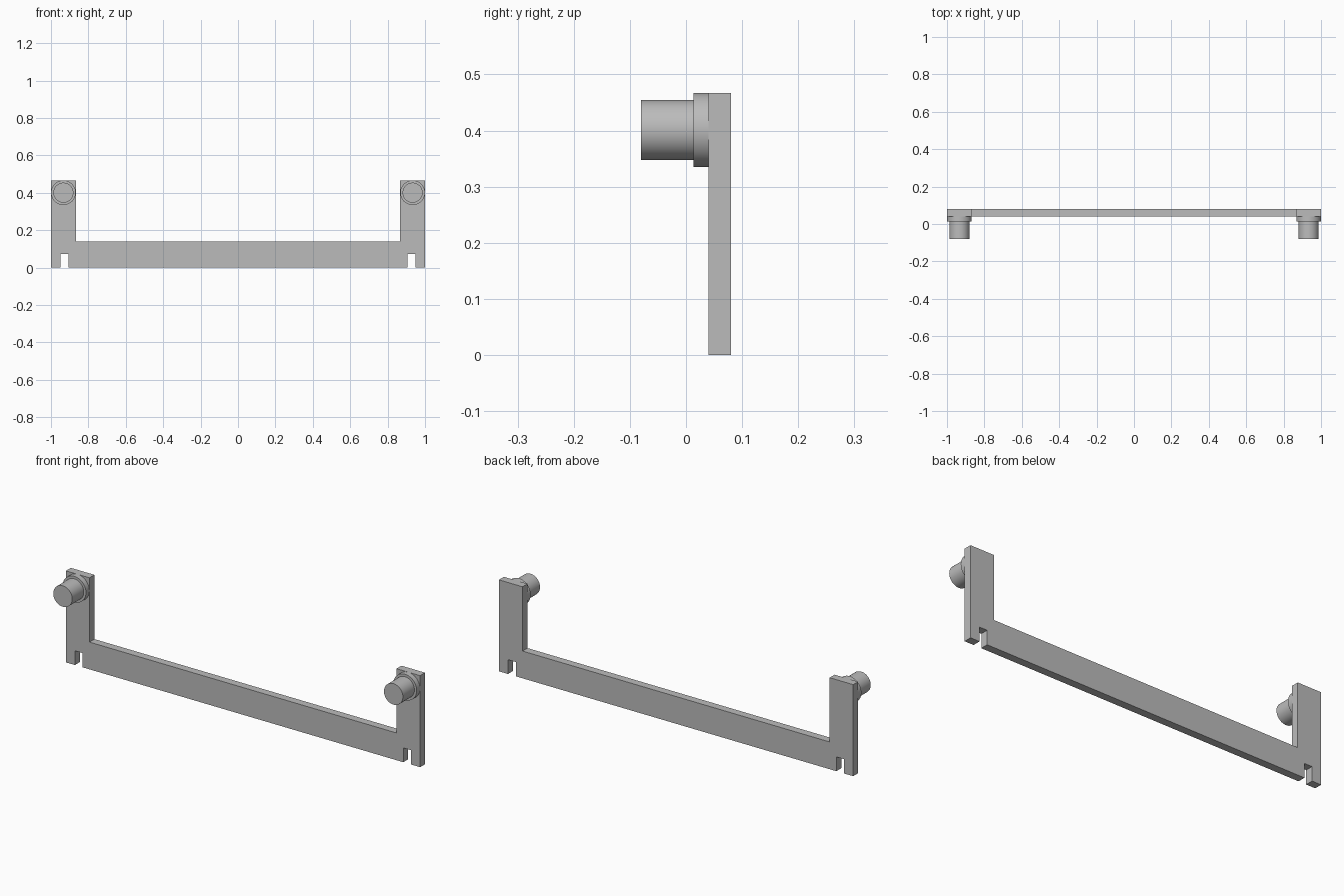
import bpy
import bmesh
import math
from mathutils import Matrix, Vector

cube = bpy.data.objects.get("Cube")
if cube:
    bpy.data.objects.remove(cube, do_unlink=True)

grey = bpy.data.materials.new("plain grey")
grey.use_nodes = True
grey.diffuse_color = (0.5, 0.5, 0.5, 1)
grey.node_tree.nodes["Principled BSDF"].inputs["Base Color"].default_value = grey.diffuse_color

FRONT, BACK = 0.04, 0.08
TOP, BAR_TOP = 0.467, 0.139
ARM_INNER = 0.867
SLOT_IN, SLOT_OUT, SLOT_TOP = 0.905, 0.949, 0.073
PEG_X, PEG_Z = 0.9335, 0.401


def add_object(name, bm):
    bmesh.ops.recalc_face_normals(bm, faces=bm.faces)
    mesh = bpy.data.meshes.new(name)
    bm.to_mesh(mesh)
    bm.free()
    mesh.materials.append(grey)
    obj = bpy.data.objects.new(name, mesh)
    bpy.context.collection.objects.link(obj)
    return obj


def cylinder(name, x, radius, y0, y1):
    bm = bmesh.new()
    place = Matrix.Translation((x, (y0 + y1) / 2, PEG_Z)) @ Matrix.Rotation(math.pi / 2, 4, "X")
    bmesh.ops.create_cone(bm, cap_ends=True, segments=64, radius1=radius,
                          radius2=radius, depth=y1 - y0, matrix=place)
    obj = add_object(name, bm)
    bpy.ops.object.select_all(action="DESELECT")
    obj.select_set(True)
    bpy.context.view_layer.objects.active = obj
    bpy.ops.object.shade_smooth_by_angle(angle=math.radians(30))


# U-shaped plate with a notch under each arm, from a mirrored outline
half = [(SLOT_IN, 0), (SLOT_IN, SLOT_TOP), (SLOT_OUT, SLOT_TOP), (SLOT_OUT, 0),
        (1, 0), (1, TOP), (ARM_INNER, TOP), (ARM_INNER, BAR_TOP)]
outline = half + [(-x, z) for x, z in reversed(half)]
bm = bmesh.new()
face = bm.faces.new([bm.verts.new((x, FRONT, z)) for x, z in outline])
extruded = bmesh.ops.extrude_face_region(bm, geom=[face], use_keep_orig=True)
moved = [v for v in extruded["geom"] if isinstance(v, bmesh.types.BMVert)]
bmesh.ops.translate(bm, verts=moved, vec=Vector((0, BACK - FRONT, 0)))
add_object("notched_frame", bm)

# Round collar and peg at the top of each arm
for side, sign in (("left", 1), ("right", -1)):
    cylinder(side + "_collar", sign * PEG_X, 0.066, 0.013, FRONT)
    cylinder(side + "_peg", sign * PEG_X, 0.0535, -0.08, 0.013)
